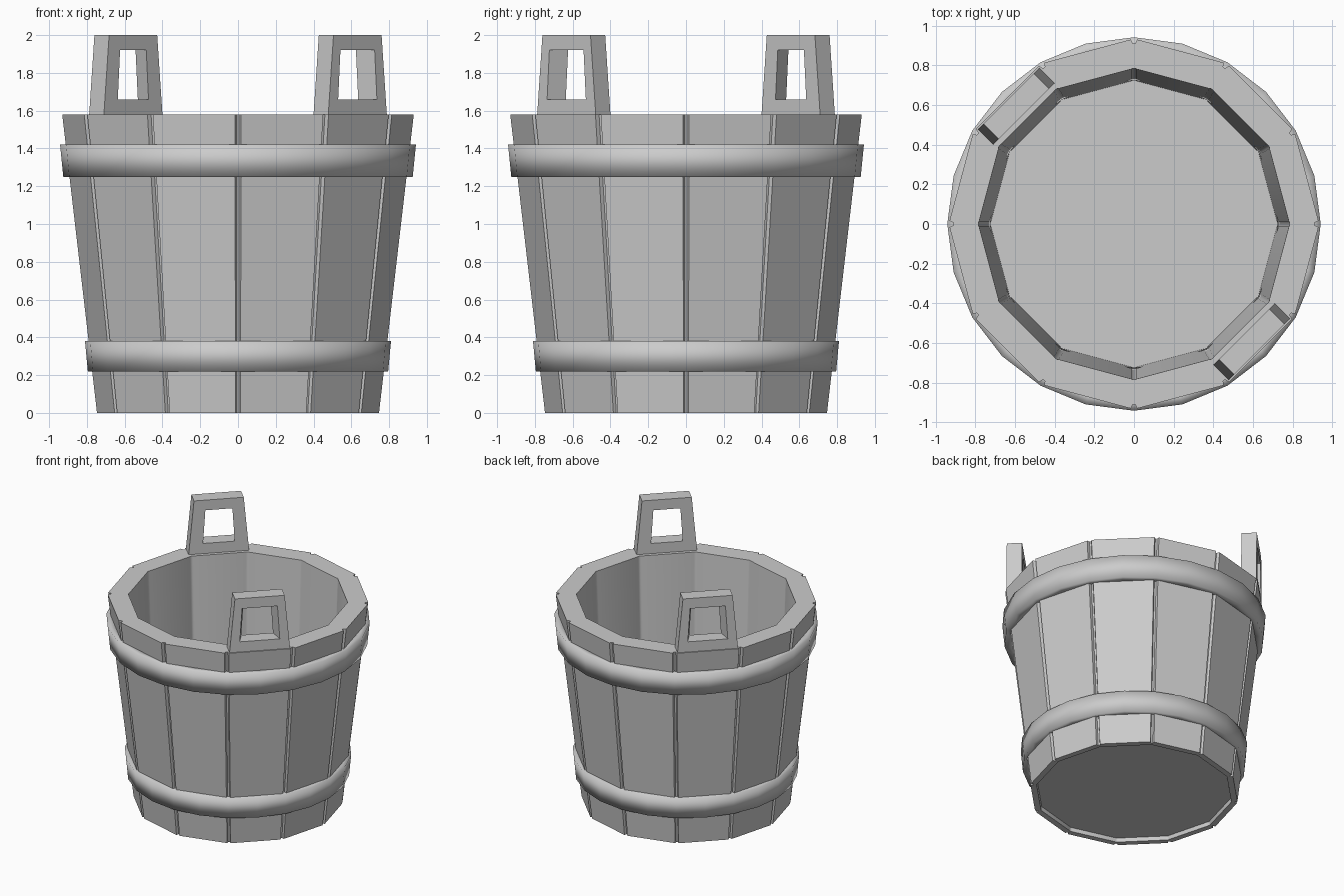
import bpy, bmesh, math
from mathutils import Vector, Matrix

if "Cube" in bpy.data.objects:
    bpy.data.objects.remove(bpy.data.objects["Cube"])

STAVES = 12


def finish(name, bm, smooth_angle):
    bmesh.ops.recalc_face_normals(bm, faces=bm.faces[:])
    mesh = bpy.data.meshes.new(name)
    bm.to_mesh(mesh)
    bm.free()
    ob = bpy.data.objects.new(name, mesh)
    bpy.context.collection.objects.link(ob)
    bpy.ops.object.select_all(action='DESELECT')
    ob.select_set(True)
    bpy.context.view_layer.objects.active = ob
    bpy.ops.object.shade_smooth_by_angle(angle=math.radians(smooth_angle))
    return ob


def loft(bm, rings, closed=False):
    """Skin a list of equal-length vertex rings; cap the ends unless closed."""
    n = len(rings[0])
    pairs = list(zip(rings, rings[1:]))
    if closed:
        pairs.append((rings[-1], rings[0]))
    for a, b in pairs:
        for i in range(n):
            j = (i + 1) % n
            bm.faces.new((a[i], a[j], b[j], b[i]))
    if not closed:
        bm.faces.new(rings[0])
        bm.faces.new(rings[-1])


def stave_ring(bm, r, z, depth):
    """Twelve-sided ring with a small V groove at each stave joint."""
    verts = []
    corner = [Vector((math.cos(k * math.tau / STAVES), math.sin(k * math.tau / STAVES), 0))
              for k in range(STAVES)]
    for k, c in enumerate(corner):
        tangent = Vector((-c.y, c.x, 0))
        prev, nxt = corner[k - 1], corner[(k + 1) % STAVES]
        for p in ((c * r).lerp(prev * r, 0.035),
                  c * (r - depth) - tangent * 0.006,
                  c * (r - depth) + tangent * 0.006,
                  (c * r).lerp(nxt * r, 0.035)):
            verts.append(bm.verts.new((p.x, p.y, z)))
    return verts


# Bucket wall of twelve staves with its floor
bm = bmesh.new()
profile = [(0.70, 0.03, 0), (0.705, 0.0, 0), (0.75, 0.0, 0.022),
           (0.935, 1.58, 0.025), (0.785, 1.58, 0), (0.725, 0.06, 0)]
loft(bm, [stave_ring(bm, r, z, d) for r, z, d in profile])
finish("bucket_staves", bm, 35)


# Two hoops
def hoop(name, z0, z1, r0, r1):
    bm = bmesh.new()
    rings = []
    for r, z in ((r0 - 0.07, z0), (r0, z0), (r1, z1), (r1 - 0.07, z1)):
        rings.append([bm.verts.new((r * math.cos(i * math.tau / 24),
                                    r * math.sin(i * math.tau / 24), z)) for i in range(24)])
    loft(bm, rings, closed=True)
    finish(name, bm, 120)


hoop("lower_hoop", 0.22, 0.38, 0.795, 0.81)
hoop("upper_hoop", 1.25, 1.42, 0.925, 0.942)


# Two upright handles with a window that narrows toward the inside
def handle(name, angle):
    bm = bmesh.new()

    def loop(x, half_low, half_high, z0, z1):
        return [bm.verts.new((x, y, z)) for y, z in
                ((-half_low, z0), (half_low, z0), (half_high, z1), (-half_high, z1))]

    loft(bm, [loop(0.895, 0.222, 0.18, 1.55, 2.0),
              loop(0.895, 0.145, 0.128, 1.66, 1.92),
              loop(0.785, 0.115, 0.098, 1.66, 1.92),
              loop(0.785, 0.222, 0.18, 1.55, 2.0)], closed=True)
    bm.transform(Matrix.Rotation(math.radians(angle), 4, 'Z'))
    finish(name, bm, 30)


handle("front_right_handle", -45)
handle("back_left_handle", 135)
